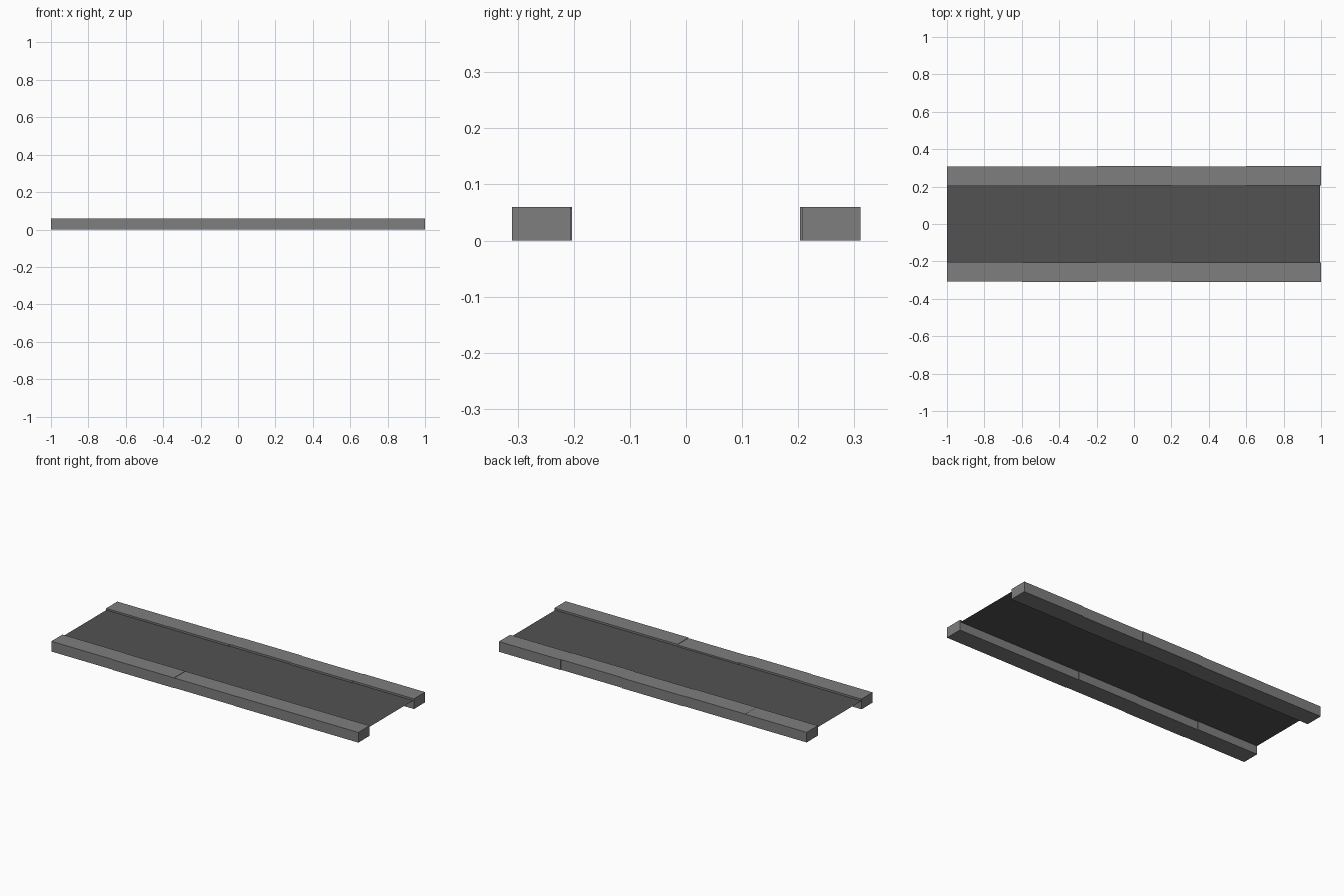
import bpy

cube = bpy.data.objects.get("Cube")
if cube:
    bpy.data.objects.remove(cube, do_unlink=True)


def make_material(name, value):
    mat = bpy.data.materials.new(name)
    mat.use_nodes = True
    color = (value, value, value, 1)
    mat.diffuse_color = color
    mat.node_tree.nodes["Principled BSDF"].inputs["Base Color"].default_value = color
    return mat


curb_grey = make_material("curb grey", 0.21)
road_grey = make_material("asphalt dark grey", 0.084)


def finish(obj, name, mat):
    obj.name = name
    obj.data.materials.append(mat)


def curb_block(name, x, y, top):
    bpy.ops.mesh.primitive_cube_add(size=1, location=(x, y, top / 2))
    block = bpy.context.object
    block.scale = (0.4, 0.104, top)
    bpy.ops.object.transform_apply(location=False, rotation=False, scale=True)
    finish(block, name, mat=curb_grey)


# Thin road sheet sitting just below the curb tops
bpy.ops.mesh.primitive_plane_add(size=1, location=(-0.002, 0, 0.049))
road = bpy.context.object
road.scale = (1.994, 0.43, 1)
bpy.ops.object.transform_apply(location=False, rotation=False, scale=True)
finish(road, "road_surface", road_grey)

# Two rows of five curb blocks, each laid very slightly out of line
sides = {
    "front": (-1, (0, 0.003, 0, 0.003, 0.003), (0.06, 0.06, 0.058, 0.06, 0.06)),
    "back": (1, (0, 0, 0.004, 0, 0.004), (0.059, 0.06, 0.06, 0.06, 0.06)),
}
for side, (sign, shifts, tops) in sides.items():
    for i, (shift, top) in enumerate(zip(shifts, tops)):
        curb_block(f"{side}_curb_block_{i + 1}", -0.8 + 0.4 * i,
                   sign * (0.255 + shift), top)
